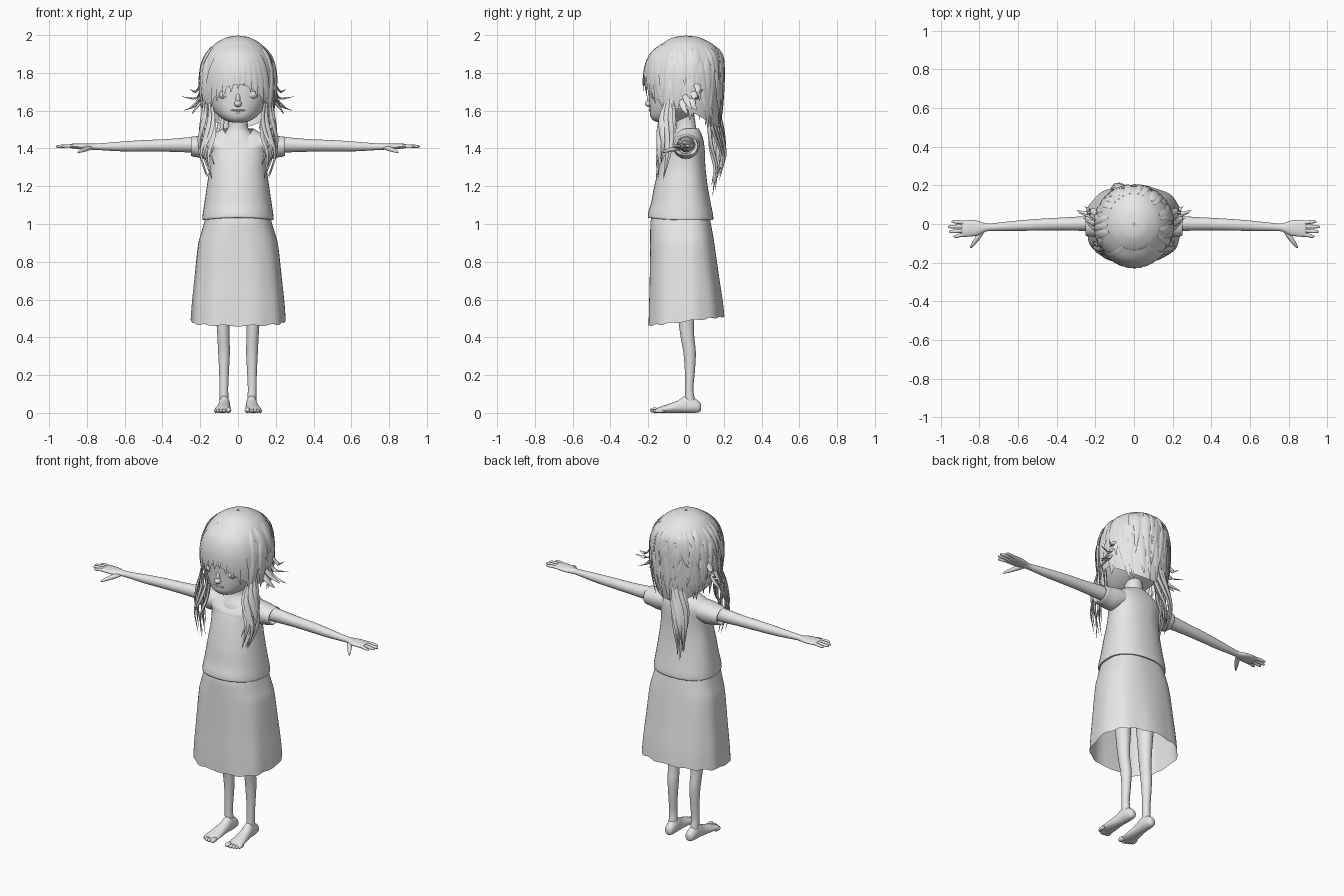
import bpy, bmesh, math, random
from mathutils import Vector as V

random.seed(4)
grey = bpy.data.materials.new("plain_grey")
grey.diffuse_color = (0.8, 0.8, 0.8, 1)


def curve(rows, n=4):
    """Catmull-Rom smoothing of a list of equal-length tuples."""
    out = []
    for i in range(len(rows) - 1):
        p0, p1, p2 = rows[max(i - 1, 0)], rows[i], rows[i + 1]
        p3 = rows[min(i + 2, len(rows) - 1)]
        for k in range(n):
            t = k / n
            out.append(tuple(0.5 * (2 * b + (c - a) * t + (2 * a - 5 * b + 4 * c - d) * t * t
                             + (3 * b - a - 3 * c + d) * t ** 3) for a, b, c, d in zip(p0, p1, p2, p3)))
    return out + [tuple(rows[-1])]


def skin(name, grids, caps=True, mirror=False, angle=50):
    """Join closed rings of points into one smooth object."""
    bm = bmesh.new()
    for grid in grids:
        vs = [[bm.verts.new(p) for p in row] for row in grid]
        n = len(vs[0])
        for r0, r1 in zip(vs, vs[1:]):
            for i in range(n):
                j = (i + 1) % n
                bm.faces.new((r0[i], r0[j], r1[j], r1[i]))
        if caps:
            bm.faces.new(vs[0])
            bm.faces.new(vs[-1])
    bmesh.ops.recalc_face_normals(bm, faces=bm.faces)
    me = bpy.data.meshes.new(name)
    bm.to_mesh(me)
    bm.free()
    me.materials.append(grey)
    ob = bpy.data.objects.new(name, me)
    bpy.context.collection.objects.link(ob)
    bpy.ops.object.select_all(action='DESELECT')
    ob.select_set(True)
    bpy.context.view_layer.objects.active = ob
    bpy.ops.object.shade_smooth_by_angle(angle=math.radians(angle))
    if mirror:
        ob.modifiers.new("mirror", 'MIRROR').use_mirror_merge = False
    return ob


def loft(rows, axis='Z', n=24, power=2.0, warp=None, steps=4):
    """Rings from rows (position, centre1, centre2, radius1, radius2_low, radius2_high)."""
    grid = []
    for t, c1, c2, r1, lo, hi in curve(rows, steps):
        ring = []
        for i in range(n):
            a = 2 * math.pi * i / n
            ca, sa = math.cos(a), math.sin(a)
            u = c1 + r1 * math.copysign(abs(ca) ** (2 / power), ca)
            v = c2 + (hi if sa > 0 else lo) * math.copysign(abs(sa) ** (2 / power), sa)
            p = {'X': (t, u, v), 'Y': (u, t, v), 'Z': (u, v, t)}[axis]
            ring.append(warp(p, a) if warp else p)
        grid.append(ring)
    return grid


def ball(x, y, z, rx, ry, rz, n=14):
    rows = [(y - ry * math.cos(math.pi * k / 8), x, z) + (max(math.sin(math.pi * k / 8), .03),) * 3
            for k in range(9)]
    return loft([(t, a, b, s * rx, s * rz, s * rz) for t, a, b, s, _, _ in rows], 'Y', n, steps=2)


# Head, face and neck
skin("head", [loft([
    (1.537, 0, -.11, .02, .02, .02), (1.545, 0, -.10, .06, .068, .06), (1.57, 0, -.07, .10, .118, .09),
    (1.61, 0, -.03, .138, .163, .12), (1.66, 0, 0, .165, .195, .15), (1.72, 0, 0, .178, .197, .17),
    (1.80, 0, 0, .178, .195, .18), (1.88, 0, 0, .15, .165, .16), (1.94, 0, 0, .10, .11, .11),
    (1.97, 0, 0, .02, .02, .02)], n=32, power=2.15)])
skin("nose", [ball(0, -.194, 1.637, .02, .024, .018), ball(0, -.188, 1.66, .013, .018, .035)])
skin("lips", [ball(0, -.180, 1.602, .042, .018, .007), ball(0, -.174, 1.588, .034, .018, .008)])
skin("eyelids", [ball(.07, -.160, 1.685, .034, .027, .026)], mirror=True)
skin("neck", [loft([(1.38, 0, 0, .13, .10, .08), (1.44, 0, 0, .115, .085, .075), (1.475, 0, 0, .08, .065, .06),
                    (1.51, 0, 0, .054, .054, .054), (1.60, 0, -.01, .05, .05, .05)])])


# Blouse with lowered front neckline and overhanging hem
def neckline(p, a):
    f = max(0, -math.sin(a)) ** 2
    k = min(1, max(0, (p[2] - 1.38) / .12))
    return p[0], p[1], p[2] - .065 * f * k + .012 * f * max(0, 1 - (p[2] - 1.02) / .1)


skin("blouse", [loft([
    (1.025, 0, 0, .172, .178, .128), (1.022, 0, 0, .188, .200, .143), (1.05, 0, 0, .187, .200, .143),
    (1.11, 0, 0, .178, .185, .131), (1.20, 0, 0, .165, .168, .115), (1.30, 0, 0, .152, .142, .103),
    (1.38, 0, 0, .155, .115, .10), (1.43, 0, 0, .170, .105, .095), (1.46, 0, 0, .155, .095, .088),
    (1.485, 0, 0, .115, .085, .078), (1.505, 0, 0, .082, .072, .068)],
    n=40, power=2.2, warp=neckline)], caps=False)
skin("sleeves", [loft([
    (.10, 0, 1.42, .075, .06, .06), (.16, 0, 1.42, .072, .075, .055), (.21, 0, 1.415, .066, .063, .051),
    (.247, 0, 1.412, .062, .052, .050), (.243, 0, 1.412, .05, .042, .042), (.20, 0, 1.415, .045, .04, .04)],
    'X', 24)], caps=False, mirror=True)


# Skirt: gentle folds growing downward, hem higher at the back
def folds(p, a):
    x, y, z = p
    k = max(0, (1.02 - z) / .56)
    s = 1 + k * (.014 * math.sin(9 * a + .6) + .009 * math.sin(5 * a))
    return x * s, y * s, z + k * (.025 + .12 * y + .004 * math.sin(13 * a))


skin("skirt", [loft([
    (1.05, 0, 0, .168, .180, .122), (1.01, 0, 0, .178, .188, .130), (.95, 0, 0, .195, .190, .140),
    (.88, 0, 0, .212, .191, .150), (.70, 0, 0, .230, .194, .172), (.56, 0, 0, .243, .198, .190),
    (.46, 0, 0, .249, .200, .199)], n=72, power=2.5, warp=folds)], caps=False)

# Arms, hands and fingers
skin("arms", [loft([
    (.15, .002, 1.425, .042, .045, .042), (.25, .002, 1.42, .038, .041, .040), (.38, .0, 1.417, .033, .034, .032),
    (.50, -.004, 1.415, .030, .031, .029), (.62, -.01, 1.411, .026, .026, .025),
    (.73, -.016, 1.409, .020, .018, .018), (.77, -.018, 1.409, .022, .016, .016),
    (.81, -.021, 1.410, .038, .015, .016), (.85, -.022, 1.411, .043, .013, .015),
    (.885, -.024, 1.412, .042, .010, .012), (.892, -.024, 1.412, .036, .005, .006)], 'X', 20)], mirror=True)
fingers = [loft([(.865, y * .85 - .003, 1.411, .010, .009, .009), (.90, y, 1.413, .010, .009, .009),
                 (tip - .015, y2, 1.411, .0085, .008, .008), (tip, y2, 1.409, .003, .003, .003)], 'X', 10)
           for y, y2, tip in ((-.058, -.064, .935), (-.036, -.039, .958), (-.013, -.014, .963), (.009, .012, .945))]
thumb = loft([(-.03, .785, 1.404, .018, .012, .012), (-.07, .808, 1.396, .016, .012, .012),
              (-.105, .832, 1.387, .011, .009, .009), (-.125, .846, 1.380, .004, .004, .004)], 'Y', 12)
skin("fingers", fingers + [thumb], mirror=True)

# Legs, feet and toes
skin("legs", [loft([
    (.03, .073, .025, .024, .025, .025), (.08, .074, .02, .024, .026, .025), (.13, .075, .017, .023, .022, .022),
    (.22, .074, .02, .026, .026, .027), (.32, .074, .018, .031, .032, .034), (.40, .077, .008, .032, .036, .036),
    (.48, .079, .002, .035, .041, .041), (.62, .08, 0, .045, .05, .05), (.85, .08, 0, .065, .07, .065)],
    n=20)], mirror=True)
skin("feet", [loft([
    (.080, .07, .03, .010, .015, .015), (.070, .07, .03, .024, .026, .03), (.04, .071, .033, .030, .033, .047),
    (0, .072, .032, .031, .032, .06), (-.04, .075, .029, .034, .029, .038), (-.09, .078, .022, .040, .022, .026),
    (-.135, .081, .016, .044, .016, .017), (-.16, .081, .012, .038, .010, .010)], 'Y', 20)], mirror=True)
skin("toes", [ball(x, y, r, r * 1.05, .026, r, 10) for x, y, r in
              ((.050, -.165, .0145), (.073, -.165, .011), (.090, -.158, .0105), (.105, -.150, .010),
               (.118, -.140, .0095))], mirror=True)

# Hair surface: height, side radius, front radius, back radius
PROFILE = curve([(1.35, .13, .14, .15), (1.5, .155, .18, .168), (1.6, .183, .203, .185), (1.7, .198, .218, .193),
                 (1.78, .198, .220, .197), (1.84, .190, .210, .197), (1.9, .166, .185, .188),
                 (1.95, .126, .132, .145), (1.975, .088, .095, .10), (1.99, .055, .06, .065),
                 (1.997, .004, .004, .004)], 5)


def hair_point(deg, z, off=0):
    a = math.radians(deg)
    z = min(max(z, 1.351), 1.9969)
    for p, q in zip(PROFILE, PROFILE[1:]):
        if p[0] <= z <= q[0]:
            k = (z - p[0]) / (q[0] - p[0])
            rx, rf, rb = (u + (w - u) * k for u, w in zip(p[1:], q[1:]))
            break
    return (math.sin(a) * (rx + off), -math.cos(a) * ((rf if math.cos(a) > 0 else rb) + off), z)


def hem(deg):
    c = math.cos(math.radians(deg))
    return 1.61 + .13 * c ** 3 if c > 0 else 1.61 + .10 * c


skin("hair_cap", [[[hair_point(d, 1.9969 + (hem(d) - 1.9969) * (k / 24) ** 1.8) for d in range(0, 360, 6)]
                   for k in range(25)]], caps=False)


def lock(points, w, th=.007):
    """Flat tapering lock of hair that faces away from the head."""
    pts = [V(p) for p in curve(points, 4)]
    grid = []
    for i, p in enumerate(pts):
        u = i / (len(pts) - 1)
        t = (pts[min(i + 1, len(pts) - 1)] - pts[max(i - 1, 0)]).normalized()
        out = V((p.x, p.y, max(0, p.z - 1.75)))
        side = t.cross(out).normalized()
        out = side.cross(t)
        s = min(1, .25 + 2.2 * u) * max(.03, 1 - u ** 2.5)
        grid.append([p + side * (w * s * math.cos(k * math.pi / 3)) + out * (th * s * math.sin(k * math.pi / 3))
                     for k in range(6)])
    return grid


def head_lock(d0, d1, z0, z1, w, off=.002):
    return lock([hair_point(d0 + (d1 - d0) * k / 4, z0 + (z1 - z0) * (k / 4) ** 1.3, off + .008 * (k / 4) ** 2)
                 for k in range(5)], w)


# Fringe swept from the parting
skin("fringe", [head_lock(d * .45 + 4, d, 1.95, z, .034, .001) for d, z in
                ((-62, 1.59), (-46, 1.62), (-34, 1.65), (-23, 1.67), (-11, 1.695), (0, 1.715), (9, 1.73),
                 (19, 1.70), (30, 1.67), (42, 1.635), (56, 1.60))])
# Layered locks around sides and back
layers = []
for z0, z1, count in ((1.94, 1.74, 16), (1.88, 1.62, 20), (1.78, 1.53, 20)):
    for i in range(count):
        d = 62 + 236 * (i + random.random() * .7) / count
        end = max(z1, hem(d) - .05) + random.uniform(-.035, .035)
        layers.append(head_lock(d, d + random.uniform(-14, 14), z0, end, random.uniform(.018, .03)))
skin("layered_hair", layers)

# Flicked tips at each side
skin("side_flicks", [lock([(.165, y, z + .08), (.197, y, z + .035), (.225, y + .01, z), (x, y + .03, z + up)], .02)
                     for x, y, z, up in ((.30, .04, 1.665, .01), (.29, .03, 1.625, -.025), (.265, .0, 1.64, -.035),
                                         (.255, .06, 1.70, .015), (.245, -.02, 1.61, -.03))], mirror=True)


# Hanging locks: wavy strands around a centre path
def hanging(path, count, spread):
    out = []
    for i in range(count):
        ang, end = 2 * math.pi * i / count, random.uniform(.72, 1)
        top = path[0][2]
        pts = []
        for k, (x, y, z) in enumerate(path):
            r = spread * (.5, .9, 1, .8, .6)[k]
            pts.append((x + r * math.cos(ang + k * .5), y + r * math.sin(ang + k * .5), top + (z - top) * end))
        out.append(lock(pts, .021, .009))
    return out


skin("front_locks", hanging([(.165, -.08, 1.66), (.160, -.10, 1.55), (.165, -.11, 1.45), (.178, -.12, 1.35),
                             (.145, -.14, 1.22)], 8, .035), mirror=True)
skin("back_lock", hanging([(-.05, .155, 1.66), (-.06, .155, 1.52), (-.075, .165, 1.40), (-.085, .180, 1.27),
                           (-.07, .155, 1.13)], 9, .035))
